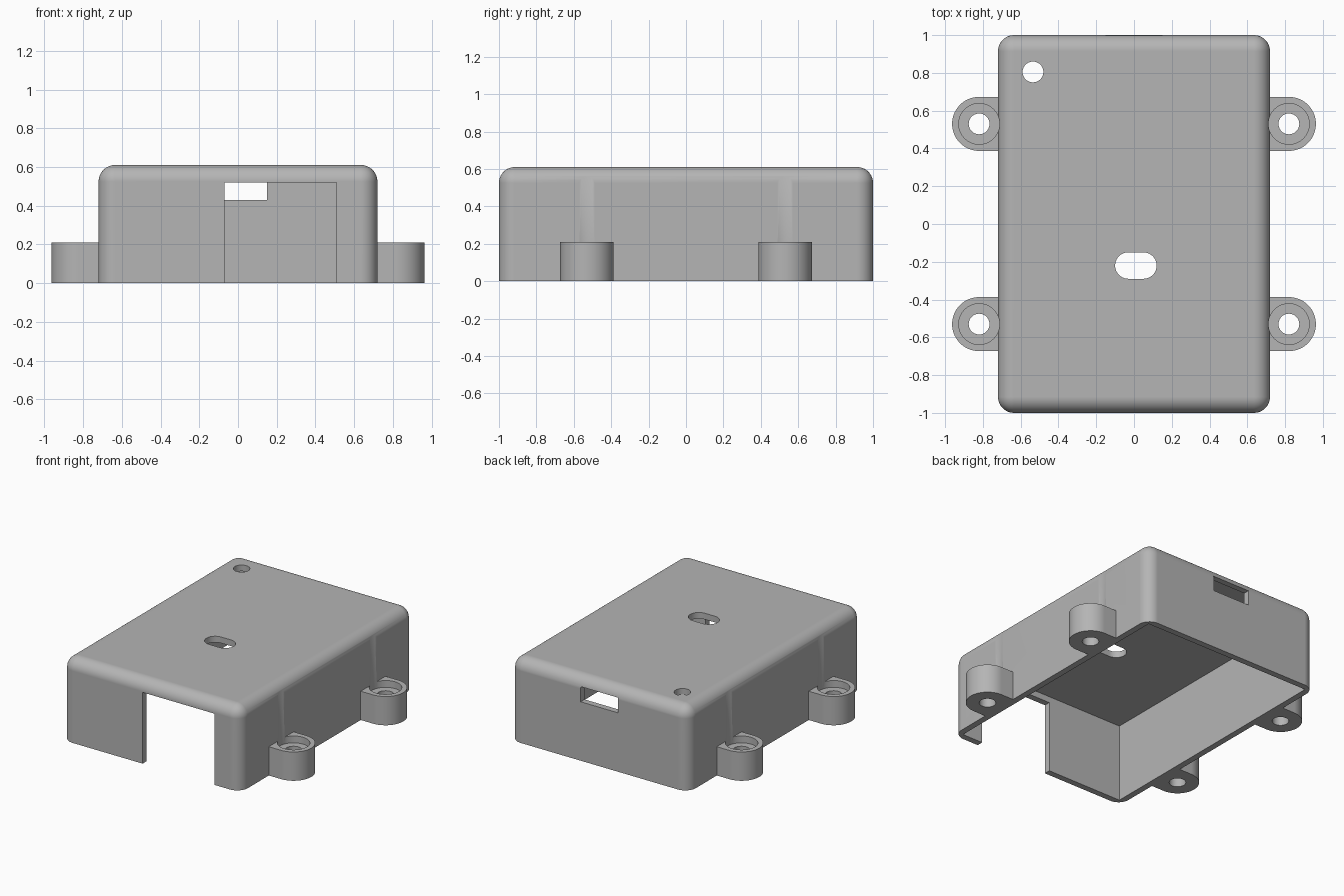
import bpy
import bmesh
import math
from mathutils import Matrix

if "Cube" in bpy.data.objects:
    bpy.data.objects.remove(bpy.data.objects["Cube"], do_unlink=True)

HALF_X, HALF_Y, HEIGHT = 0.72, 1.0, 0.61
WALL, ROUND = 0.045, 0.085
LUG_X, LUG_Y, LUG_R, LUG_H = 0.82, 0.53, 0.143, 0.21

grey = bpy.data.materials.new("plain grey plastic")
grey.use_nodes = True
colour = (0.46, 0.46, 0.46, 1)
grey.diffuse_color = colour
grey.node_tree.nodes["Principled BSDF"].inputs["Base Color"].default_value = colour


def finish(name, bm):
    bmesh.ops.recalc_face_normals(bm, faces=bm.faces)
    mesh = bpy.data.meshes.new(name)
    bm.to_mesh(mesh)
    bm.free()
    mesh.materials.append(grey)
    obj = bpy.data.objects.new(name, mesh)
    bpy.context.collection.objects.link(obj)
    return obj


def box_mesh(x0, x1, y0, y1, z0, z1):
    bm = bmesh.new()
    place = Matrix.Translation(((x0 + x1) / 2, (y0 + y1) / 2, (z0 + z1) / 2))
    scale = Matrix.Diagonal((x1 - x0, y1 - y0, z1 - z0, 1))
    bmesh.ops.create_cube(bm, size=1, matrix=place @ scale)
    return bm


def box(name, *limits):
    return finish(name, box_mesh(*limits))


def prism(name, outline, z0, z1):
    bm = bmesh.new()
    face = bm.faces.new([bm.verts.new((x, y, z0)) for x, y in outline])
    made = bmesh.ops.extrude_face_region(bm, geom=[face])
    verts = [v for v in made["geom"] if isinstance(v, bmesh.types.BMVert)]
    bmesh.ops.translate(bm, verts=verts, vec=(0, 0, z1 - z0))
    return finish(name, bm)


def arc(cx, cy, r, start, sweep, steps):
    angles = [math.radians(start + sweep * i / steps) for i in range(steps + 1)]
    return [(cx + r * math.cos(a), cy + r * math.sin(a)) for a in angles]


def cylinder(name, cx, cy, r, z0, z1):
    return prism(name, arc(cx, cy, r, 0, 360, 48)[:-1], z0, z1)


def combine(target, tool, operation):
    tool.hide_render = True
    mod = target.modifiers.new("combine", 'BOOLEAN')
    mod.operation, mod.object, mod.solver = operation, tool, 'EXACT'
    bpy.context.view_layer.objects.active = target
    bpy.ops.object.modifier_apply(modifier=mod.name)
    bpy.data.objects.remove(tool, do_unlink=True)


# Rounded outer shell: every edge except those of the open base
bm = box_mesh(-HALF_X, HALF_X, -HALF_Y, HALF_Y, 0, HEIGHT)
edges = [e for e in bm.edges if max(v.co.z for v in e.verts) > HEIGHT / 2]
bmesh.ops.bevel(bm, geom=edges, offset=ROUND, offset_type='OFFSET',
                segments=10, profile=0.5, affect='EDGES')
case = finish("enclosure_cover", bm)

# Mounting lugs
corners = [(sx, sy) for sx in (-1, 1) for sy in (-1, 1)]
for sx, sy in corners:
    outline = arc(LUG_X, sy * LUG_Y, LUG_R, -90, 180, 28)
    outline += [(HALF_X - 0.02, sy * LUG_Y + LUG_R), (HALF_X - 0.02, sy * LUG_Y - LUG_R)]
    lug = prism("mounting_lug", [(sx * x, y) for x, y in outline], 0, LUG_H)
    combine(case, lug, 'UNION')

# Hollow interior, open at the base
combine(case, box("interior", WALL - HALF_X, HALF_X - WALL, WALL - HALF_Y,
                  HALF_Y - WALL, -0.1, HEIGHT - WALL), 'DIFFERENCE')

# Screw holes with head recesses that graze the side walls
for sx, sy in corners:
    x, y = sx * LUG_X, sy * LUG_Y
    combine(case, cylinder("screw_hole", x, y, 0.055, -0.1, 0.3), 'DIFFERENCE')
    combine(case, cylinder("screw_head_recess", x, y, 0.108, 0.16, 0.8), 'DIFFERENCE')

# Front opening and rear port
combine(case, box("front_opening", -0.07, 0.51, -1.1, -0.9, -0.1, 0.52), 'DIFFERENCE')
combine(case, box("rear_port", -0.15, 0.15, 0.9, 1.1, 0.43, 0.54), 'DIFFERENCE')

# Lid openings
combine(case, cylinder("lid_hole", -0.535, 0.805, 0.055, 0.5, 0.7), 'DIFFERENCE')
slot = arc(0.05, -0.22, 0.07, -90, 180, 20) + arc(-0.03, -0.22, 0.07, 90, 180, 20)
combine(case, prism("lid_slot", slot, 0.5, 0.7), 'DIFFERENCE')

# Smooth rounded surfaces, crisp machined edges
bpy.ops.object.select_all(action='DESELECT')
case.select_set(True)
bpy.context.view_layer.objects.active = case
bpy.ops.object.shade_smooth_by_angle(angle=math.radians(30))
weighted = case.modifiers.new("even_shading", 'WEIGHTED_NORMAL')
weighted.keep_sharp = True
